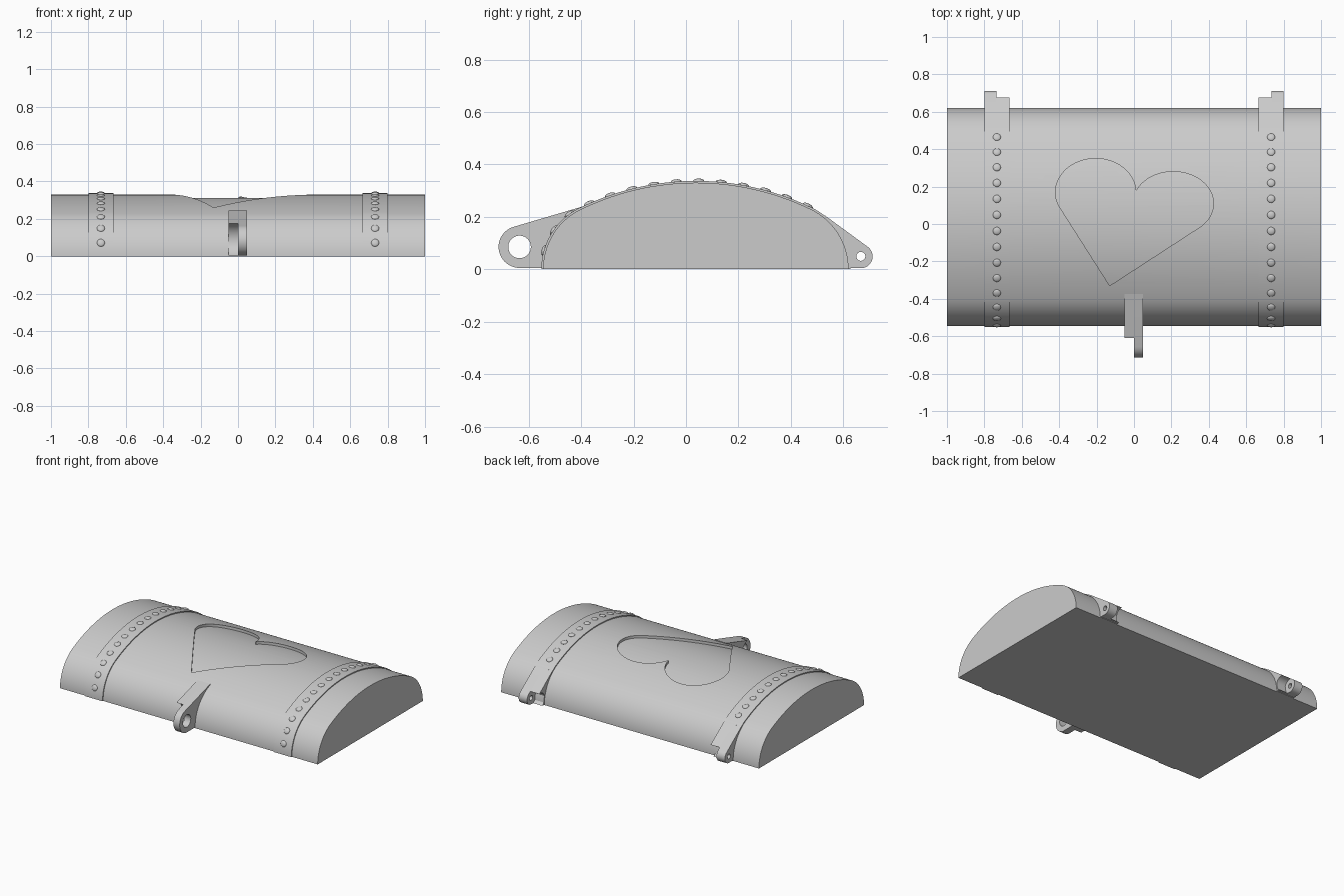
import bpy, bmesh
from math import sin, cos, pi, atan2, radians
from mathutils import Vector, Matrix
from mathutils.geometry import convex_hull_2d

cube = bpy.data.objects.get("Cube")
if cube:
    bpy.data.objects.remove(cube, do_unlink=True)

grey = bpy.data.materials.new("plain grey")
grey.use_nodes = True
grey.diffuse_color = (0.6, 0.6, 0.6, 1)
grey.node_tree.nodes["Principled BSDF"].inputs["Base Color"].default_value = (0.6, 0.6, 0.6, 1)

# Arched section: a wide arc on top joined to a tight arc at each side
MID, HALF, HEIGHT = 0.0375, 0.5825, 0.33
BIG, SMALL = 1.0, 0.254
JOIN = atan2(BIG - HEIGHT, HALF - SMALL)
BAND = 0.007


def arch_point(angle, offset=0.0):
    if angle < JOIN:
        cy, cz, r = MID + HALF - SMALL, 0, SMALL
    elif angle > pi - JOIN:
        cy, cz, r = MID - HALF + SMALL, 0, SMALL
    else:
        cy, cz, r = MID, HEIGHT - BIG, BIG
    r += offset
    return cy + r * cos(angle), cz + r * sin(angle)


def arch(offset):
    steps = 96
    return [arch_point(pi * i / steps, offset) for i in range(steps + 1)]


def ellipse(cx, cy, rx, ry, start=0, end=360, n=48):
    angles = [radians(start + (end - start) * i / n) for i in range(n + (end - start < 360))]
    return [(cx + rx * cos(a), cy + ry * sin(a)) for a in angles]


def finish(name, bm):
    bmesh.ops.recalc_face_normals(bm, faces=bm.faces)
    mesh = bpy.data.meshes.new(name)
    bm.to_mesh(mesh)
    bm.free()
    mesh.materials.append(grey)
    obj = bpy.data.objects.new(name, mesh)
    bpy.context.collection.objects.link(obj)
    return obj


def prism(name, outline, low, high, axis="x"):
    """Extrude a closed outline along x (outline in y, z) or z (outline in x, y)."""
    place = (lambda a, b: (low, a, b)) if axis == "x" else (lambda a, b: (a, b, low))
    depth = (high - low, 0, 0) if axis == "x" else (0, 0, high - low)
    bm = bmesh.new()
    face = bm.faces.new([bm.verts.new(place(a, b)) for a, b in outline])
    new = bmesh.ops.extrude_face_region(bm, geom=[face])["geom"]
    bmesh.ops.translate(bm, vec=depth, verts=[v for v in new if isinstance(v, bmesh.types.BMVert)])
    return finish(name, bm)


def activate(obj):
    bpy.ops.object.select_all(action="DESELECT")
    obj.select_set(True)
    bpy.context.view_layer.objects.active = obj


def cut(obj, cutter):
    cutter.hide_render = True
    mod = obj.modifiers.new("cut", "BOOLEAN")
    mod.operation, mod.solver, mod.object = "DIFFERENCE", "EXACT", cutter
    activate(obj)
    bpy.ops.object.modifier_apply(modifier=mod.name)
    bpy.data.objects.remove(cutter, do_unlink=True)


def smooth(obj):
    activate(obj)
    bpy.ops.object.shade_smooth_by_angle(angle=radians(30))


# Lid body with a shallow heart that follows the curve
lid = prism("lid_body", arch(0), -1, 1)
heart = ([(-0.13, -0.33)] + ellipse(0.21, 0.11, 0.215, 0.17, -45, 156)
         + ellipse(-0.205, 0.17, 0.215, 0.18, 3, 204))
heart_cutter = prism("heart_cutter", heart, 0.1, 0.5, "z")
cut(heart_cutter, prism("heart_core", arch(-0.018), -0.6, 0.6))
cut(lid, heart_cutter)
smooth(lid)


def lug(name, centre, radius, anchors, eye_x, notch_x, hole, clearance):
    """A pierced ear beside a shorter half that is hollowed to clear its mate."""
    points = [Vector(p) for p in ellipse(*centre, radius, radius) + anchors]
    outline = [points[i][:] for i in convex_hull_2d(points)]
    for part, span, r in (("eye", eye_x, hole), ("notch", notch_x, clearance)):
        obj = prism(f"{name}_{part}", outline, *span)
        cut(obj, prism("bore", ellipse(*centre, r, r), span[0] - 0.01, span[1] + 0.01))
        smooth(obj)


# Front latch
lug("latch", (-0.635, 0.085), 0.08, [(-0.375, 0.245), (-0.375, 0.15), (-0.45, 0.005)],
    (0, 0.048), (-0.052, 0), 0.043, 0.095)

for side, sign in (("left", 1), ("right", -1)):
    def span(a, b):
        return sorted((sign * a, sign * b))

    # Strap over the arch
    strap = prism(f"{side}_strap", arch(BAND) + arch(-0.025)[::-1], *span(0.665, 0.80))
    smooth(strap)

    # Rear hinge
    lug(f"{side}_hinge", (0.667, 0.049), 0.045, [(0.53, 0.205), (0.5, 0.19), (0.5, 0.004)],
        span(0.735, 0.80), span(0.665, 0.735), 0.017, 0.05)

    # Row of domed rivets, evenly spaced along the strap
    bm = bmesh.new()
    small, big = SMALL + BAND, BIG + BAND
    for i in range(14):
        s = 0.073 + 0.086 * i
        corner = small * JOIN
        angle = pi - s / small if s < corner else pi - JOIN - (s - corner) / big
        y, z = arch_point(angle, BAND)
        matrix = (Matrix.Translation((sign * 0.733, y, z)) @ Matrix.Rotation(angle - pi / 2, 4, "X")
                  @ Matrix.Diagonal((0.021, 0.021, 0.009, 1)))
        bmesh.ops.create_uvsphere(bm, u_segments=20, v_segments=10, radius=1, matrix=matrix)
    smooth(finish(f"{side}_rivets", bm))
